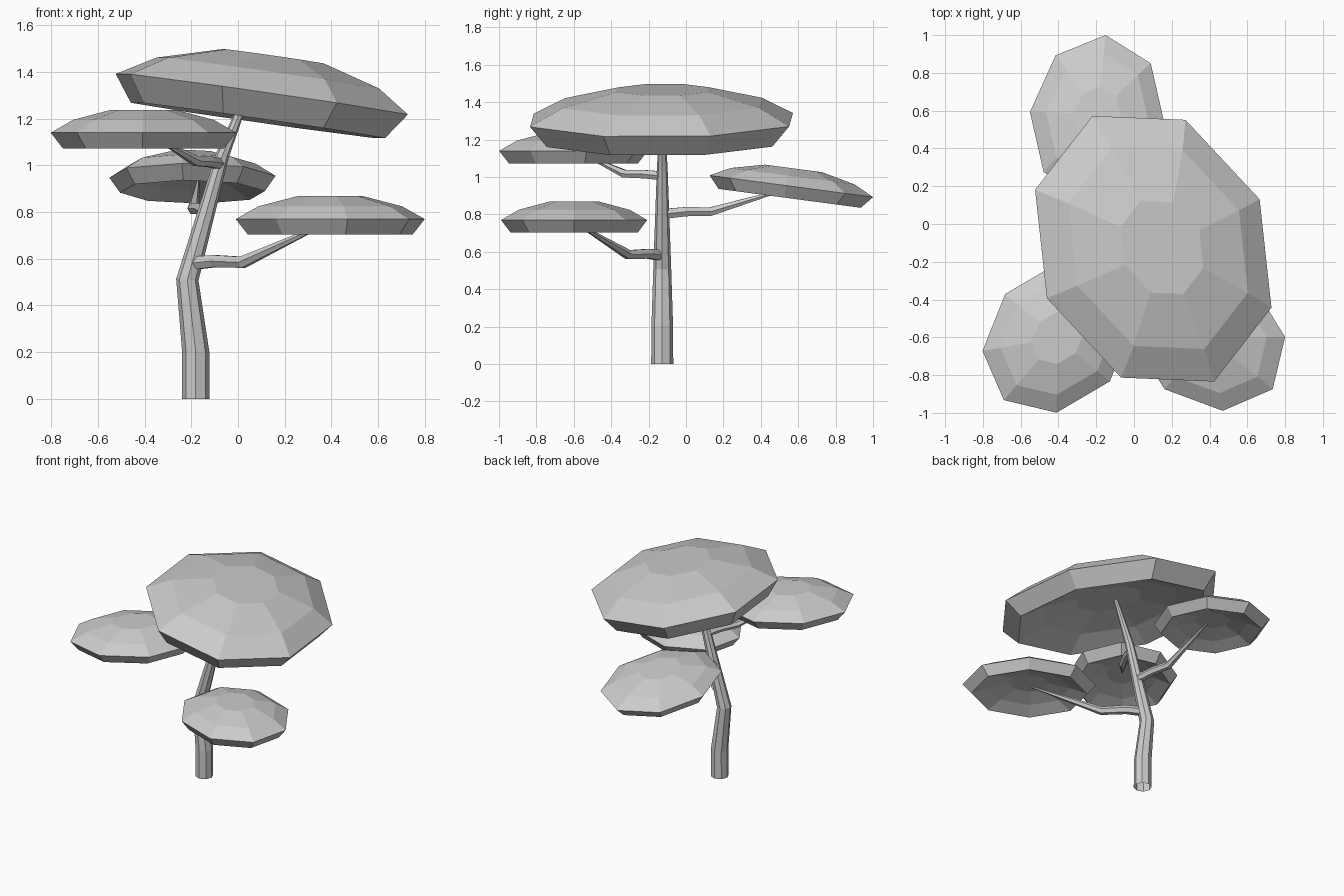
import bpy, bmesh, math
from mathutils import Vector

if "Cube" in bpy.data.objects:
    bpy.data.objects.remove(bpy.data.objects["Cube"])


def loft(name, rings, close_start):
    """Skin a stack of equal vertex rings and cap the end (and start if asked)."""
    bm = bmesh.new()
    vs = [[bm.verts.new(p) for p in ring] for ring in rings]
    n = len(vs[0])
    for a, b in zip(vs, vs[1:]):
        for i in range(n):
            j = (i + 1) % n
            bm.faces.new((a[i], a[j], b[j], b[i]))
    bm.faces.new(vs[-1])
    if close_start:
        bm.faces.new(vs[0][::-1])
    me = bpy.data.meshes.new(name)
    bm.to_mesh(me)
    bm.free()
    bpy.context.collection.objects.link(bpy.data.objects.new(name, me))


def oval(c, u, v, sides):
    angles = [math.tau * i / sides for i in range(sides)]
    return [c + u * math.cos(a) + v * math.sin(a) for a in angles]


def canopy(name, center, u, v, height, lean=(0, 0, 0)):
    """Eight-sided foliage dome with a hollowed underside, spanned by two half-axes."""
    c, u, v, lean = Vector(center), Vector(u), Vector(v), Vector(lean)
    up = u.cross(v).normalized() * height
    profile = [(0.1, 0.3), (-0.25, 0.62), (-0.68, 0.87),   # hollow underside
               (0, 1), (0.56, 0.76), (1, 0.35)]            # rim and dome
    loft(name, [oval(c + up * h + lean * max(h, 0), u * s, v * s, 8)
                for h, s in profile], True)


def limb(name, path, radii, sides, ref):
    """Tapered faceted tube along a bent path."""
    pts = [Vector(p) for p in path]
    rings = []
    for i, (p, r) in enumerate(zip(pts, radii)):
        before = (p - pts[i - 1]).normalized() if i else Vector()
        after = (pts[i + 1] - p).normalized() if i < len(pts) - 1 else Vector()
        t = (before + after).normalized()
        side = Vector(ref).cross(t).normalized()
        rings.append(oval(p, side * r, t.cross(side) * r, sides))
    loft(name, rings, False)


# Trunk, open at the foot, its tip reaching up inside the top canopy
limb("trunk", [(-.181, -.127, 0), (-.181, -.127, .2), (-.217, -.127, .51),
               (-.068, -.127, 1.04), (.055, -.127, 1.345)],
     [.059, .058, .048, .029, .013], 8, (0, 1, 0))

# Branches, their tips inside the domes
radii = [.032, .030, .028, .006]
limb("right_branch", [(-.2, -.13, .58), (-.1, -.2, .59),
                      (.02, -.31, .585), (.385, -.59, .755)], radii, 6, (0, 0, 1))
limb("left_branch", [(-.08, -.13, 1.007), (-.12, -.22, 1.015),
                     (-.18, -.33, 1.018), (-.365, -.555, 1.125)],
     [r * .85 for r in radii], 6, (0, 0, 1))
limb("back_branch", [(-.137, -.12, .803), (-.16, 0, .815),
                     (-.19, .13, .815), (-.17, .55, .94)],
     [r * .95 for r in radii], 6, (0, 0, 1))

# Foliage domes
canopy("top_canopy", (.102, -.131, 1.305), (.322, -.703, -.037), (.563, .262, -.086),
       .167, (.022, .004, -.003))
canopy("right_canopy", (.395, -.598, .77), (.405, 0, 0), (-.075, .391, 0), .098)
canopy("left_canopy", (-.405, -.602, 1.14), (.397, .07, 0), (.005, .397, 0), .098)
canopy("back_canopy", (-.195, .563, .951), (.356, -.03, .004), (.045, .437, -.058), .096)
